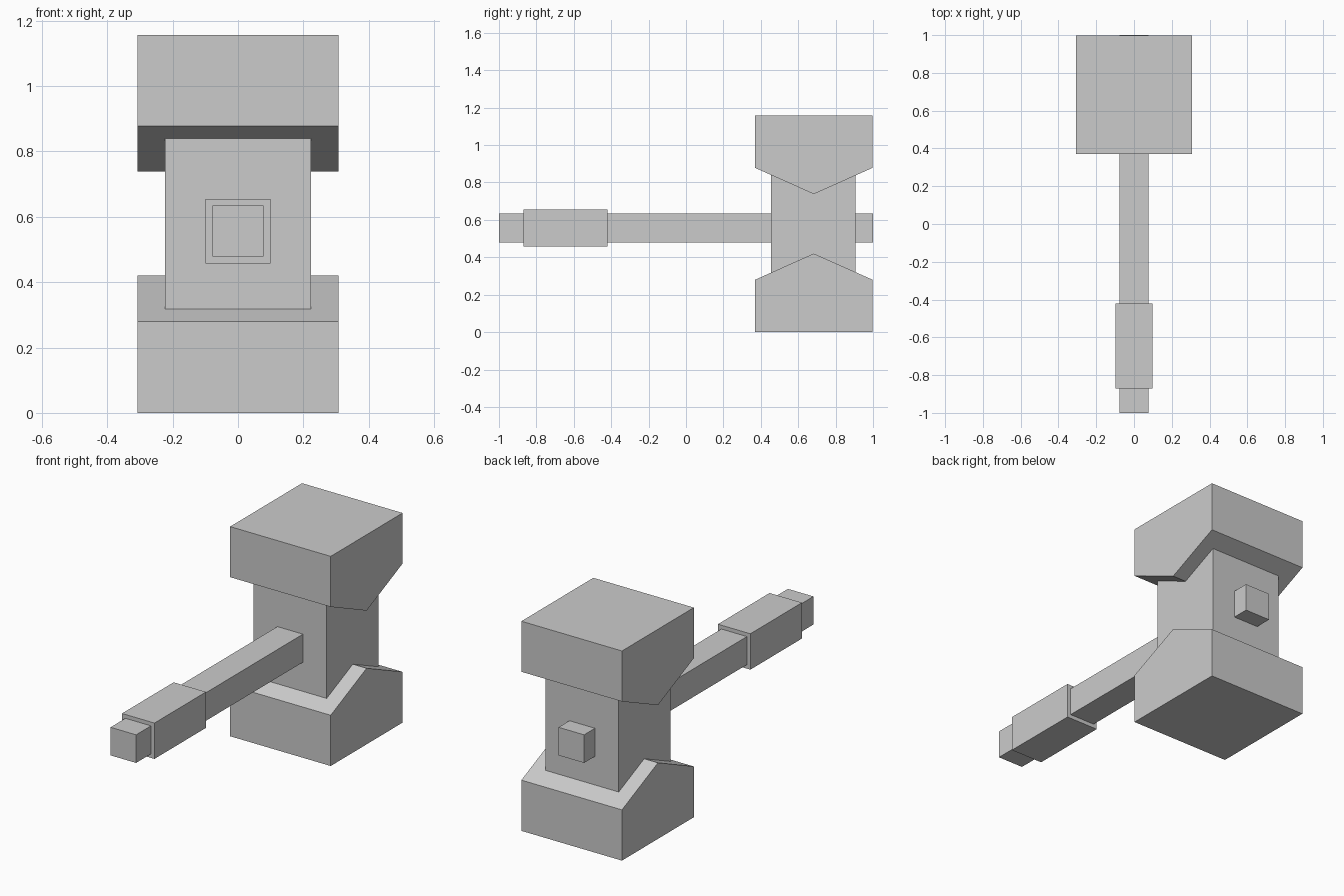
import bpy
import bmesh
from mathutils import Vector

if "Cube" in bpy.data.objects:
    bpy.data.objects.remove(bpy.data.objects["Cube"], do_unlink=True)

GREY = (0.6, 0.6, 0.6, 1.0)
stone = bpy.data.materials.new("plain_grey")
stone.use_nodes = True
stone.diffuse_color = GREY
stone.node_tree.nodes["Principled BSDF"].inputs["Base Color"].default_value = GREY


def extrude_profile(name, profile, half_width):
    """Extrude a closed (y, z) profile along x, centred on x = 0."""
    bm = bmesh.new()
    face = bm.faces.new([bm.verts.new((-half_width, y, z)) for y, z in profile])
    result = bmesh.ops.extrude_face_region(bm, geom=[face])
    moved = [v for v in result["geom"] if isinstance(v, bmesh.types.BMVert)]
    bmesh.ops.translate(bm, verts=moved, vec=Vector((2 * half_width, 0, 0)))
    bmesh.ops.recalc_face_normals(bm, faces=bm.faces)
    mesh = bpy.data.meshes.new(name)
    bm.to_mesh(mesh)
    bm.free()
    mesh.materials.append(stone)
    obj = bpy.data.objects.new(name, mesh)
    bpy.context.collection.objects.link(obj)
    return obj


def box(name, half_width, y0, y1, z0, z1):
    return extrude_profile(name, [(y0, z0), (y1, z0), (y1, z1), (y0, z1)], half_width)


# Hammer head: two striking blocks, each ridged towards the middle
BACK, FRONT, RIDGE = 0.997, 0.37, 0.683
for name, outer, edge, peak in (("lower_head_block", 0.0, 0.28, 0.42),
                                ("upper_head_block", 1.157, 0.878, 0.738)):
    extrude_profile(name, [(FRONT, outer), (BACK, outer), (BACK, edge),
                           (RIDGE, peak), (FRONT, edge)], 0.307)

# Narrow core joining the blocks
box("head_core", 0.223, 0.455, 0.905, 0.25, 0.9)

# Square handle passing through the core, with a thicker grip
box("handle", 0.078, -1.0, 1.0, 0.479, 0.634)
box("handle_grip", 0.099, -0.87, -0.42, 0.457, 0.655)
